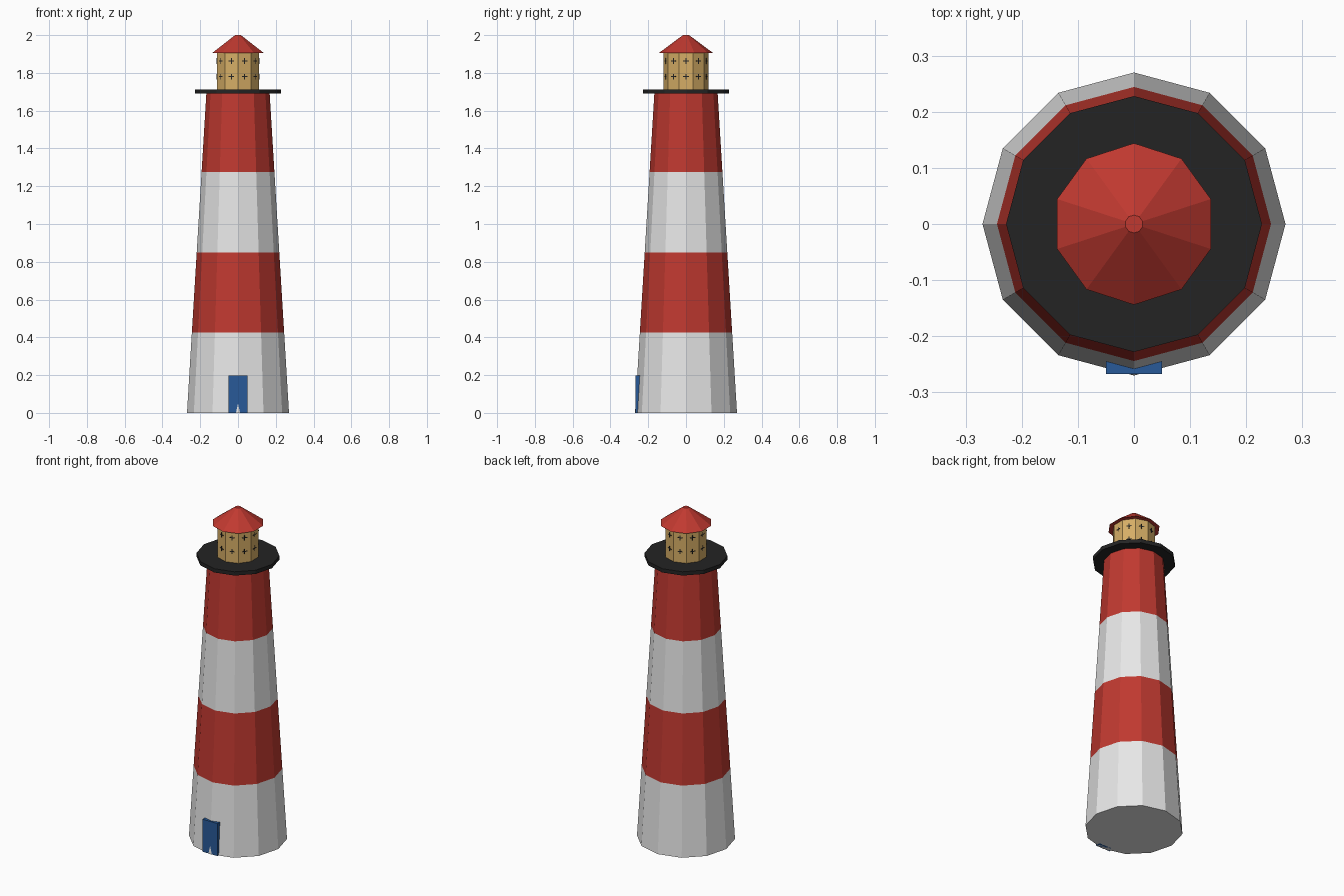
import bpy, bmesh, math
from mathutils import Matrix

if "Cube" in bpy.data.objects:
    bpy.data.objects.remove(bpy.data.objects["Cube"])


def material(name, r, g, b):
    lin = lambda c: (c / 255 / 12.92) if c < 11 else ((c / 255 + 0.055) / 1.055) ** 2.4
    m = bpy.data.materials.new(name)
    m.diffuse_color = (lin(r), lin(g), lin(b), 1)
    m.use_nodes = True
    m.node_tree.nodes["Principled BSDF"].inputs["Base Color"].default_value = m.diffuse_color
    return m


WHITE = material("white paint", 232, 232, 232)
RED = material("red paint", 192, 57, 48)
BLACK = material("black metal", 36, 36, 36)
GOLD = material("lamp glass", 214, 174, 102)
BLUE = material("blue door", 40, 90, 153)


def finish(name, bm, mats):
    bmesh.ops.recalc_face_normals(bm, faces=bm.faces)
    me = bpy.data.meshes.new(name)
    bm.to_mesh(me)
    bm.free()
    for m in mats:
        me.materials.append(m)
    ob = bpy.data.objects.new(name, me)
    bpy.context.collection.objects.link(ob)
    return ob


def lathe(name, sides, profile, mats):
    """Closed faceted solid from (radius, z) rings, one corner pointing to +y."""
    bm = bmesh.new()
    rings = []
    for r, z in profile:
        angles = [math.pi / 2 + math.tau * i / sides for i in range(sides)]
        rings.append([bm.verts.new((r * math.cos(a), r * math.sin(a), z)) for a in angles])
    for k, (lo, hi) in enumerate(zip(rings, rings[1:])):
        for i in range(sides):
            j = (i + 1) % sides
            f = bm.faces.new((lo[i], lo[j], hi[j], hi[i]))
            f.material_index = k % len(mats)  # alternate colours per band
    bm.faces.new(rings[0])
    bm.faces.new(rings[-1]).material_index = (len(rings) - 2) % len(mats)
    return finish(name, bm, mats)


def add_box(bm, size, matrix):
    bmesh.ops.create_cube(bm, size=1, matrix=matrix @ Matrix.Diagonal((*size, 1)))


# Striped tapering tower
lathe("tower", 12, [(0.27 - 0.103 * k / 4, 1.7 * k / 4) for k in range(5)], [WHITE, RED])

# Gallery, lantern room and roof
lathe("gallery", 12, [(0.228, 1.69), (0.228, 1.713)], [BLACK])
R = 0.118
lathe("lantern_room", 10, [(R, 1.71), (R, 1.906)], [GOLD])
lathe("roof", 10, [(0.144, 1.905), (0.016, 2.0)], [RED])

# Small window crosses, two on every lantern face
bm = bmesh.new()
apothem = R * math.cos(math.pi / 10)
for i in range(10):
    for z in (1.78, 1.863):
        place = Matrix.Rotation(math.tau * i / 10, 4, 'Z') @ Matrix.Translation((apothem, 0, z))
        add_box(bm, (0.003, 0.03, 0.005), place)
        add_box(bm, (0.003, 0.005, 0.03), place)
finish("window_crosses", bm, [BLACK])

# Door, with the tower's front corner just poking through at its foot
bm = bmesh.new()
add_box(bm, (0.1, 0.032, 0.197), Matrix.Translation((0, -0.251, 0.0985)))
finish("door", bm, [BLUE])
